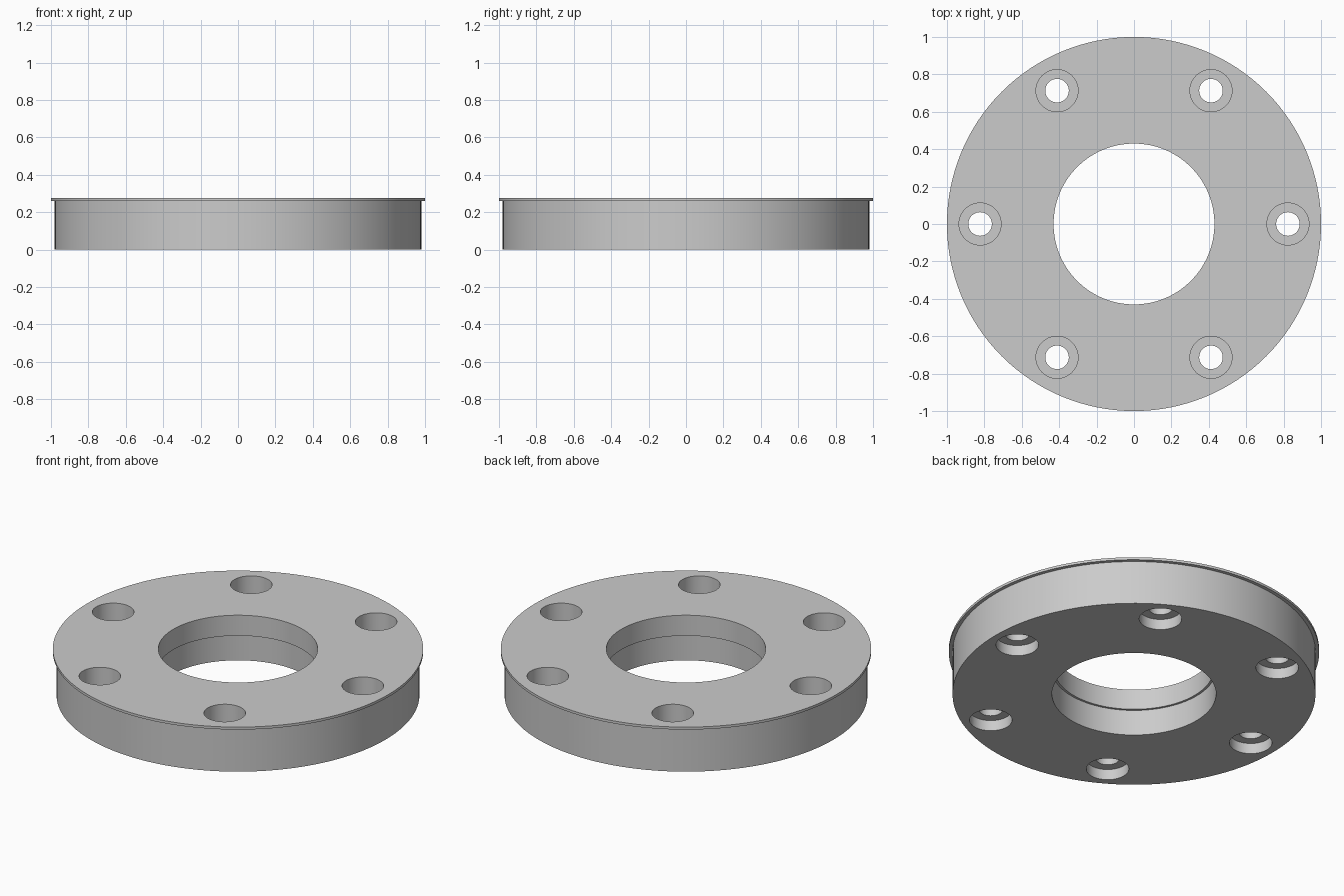
import bpy, bmesh, math

if "Cube" in bpy.data.objects:
    bpy.data.objects.remove(bpy.data.objects["Cube"])

HEIGHT = 0.275


def lathe(name, profile, segments, centre=(0, 0), on_axis=False):
    """Revolve a closed (radius, z) profile about a vertical axis."""
    bm = bmesh.new()
    rings = []
    for i in range(segments):
        a = 2 * math.pi * i / segments
        rings.append([bm.verts.new((centre[0] + r * math.cos(a),
                                    centre[1] + r * math.sin(a), z)) for r, z in profile])
    n = len(profile)
    for i in range(segments):
        p, q = rings[i], rings[(i + 1) % segments]
        for j in range(n - 1 if on_axis else n):
            k = (j + 1) % n
            bm.faces.new((p[j], q[j], q[k], p[k]))
    if on_axis:  # solid plug: cap both ends
        bm.faces.new([ring[0] for ring in rings])
        bm.faces.new([ring[-1] for ring in rings])
    bmesh.ops.recalc_face_normals(bm, faces=bm.faces)
    mesh = bpy.data.meshes.new(name)
    bm.to_mesh(mesh)
    bm.free()
    obj = bpy.data.objects.new(name, mesh)
    bpy.context.collection.objects.link(obj)
    return obj


metal = bpy.data.materials.new("grey metal")
metal.diffuse_color = (0.6, 0.6, 0.6, 1)
metal.use_nodes = True
metal.node_tree.nodes["Principled BSDF"].inputs["Base Color"].default_value = metal.diffuse_color

# Ring body: stepped central bore and thin overhanging lip at the top
ring = lathe("flange_ring", [
    (0.443, 0), (0.98, 0), (0.98, 0.26), (1.0, 0.26), (1.0, HEIGHT),
    (0.43, HEIGHT), (0.43, 0.153), (0.443, 0.153)], 128)
ring.data.materials.append(metal)

# Six bolt holes, counterbored from both faces
hole = [(0.115, -0.1), (0.115, 0.063), (0.063, 0.063),
        (0.063, 0.14), (0.1125, 0.14), (0.1125, HEIGHT + 0.1)]
bpy.context.view_layer.objects.active = ring
for i in range(6):
    a = i * math.pi / 3
    cutter = lathe("bolt_hole_cutter", hole, 48,
                   (0.823 * math.cos(a), 0.823 * math.sin(a)), on_axis=True)
    cutter.hide_render = True
    cutter.data.materials.append(metal)
    mod = ring.modifiers.new("bolt_hole", 'BOOLEAN')
    mod.operation = 'DIFFERENCE'
    mod.solver = 'EXACT'
    mod.object = cutter
    bpy.ops.object.modifier_apply(modifier=mod.name)
    bpy.data.objects.remove(cutter, do_unlink=True)

# Smooth walls with sharp rims
ring.select_set(True)
bpy.ops.object.shade_smooth_by_angle(angle=math.radians(30))
